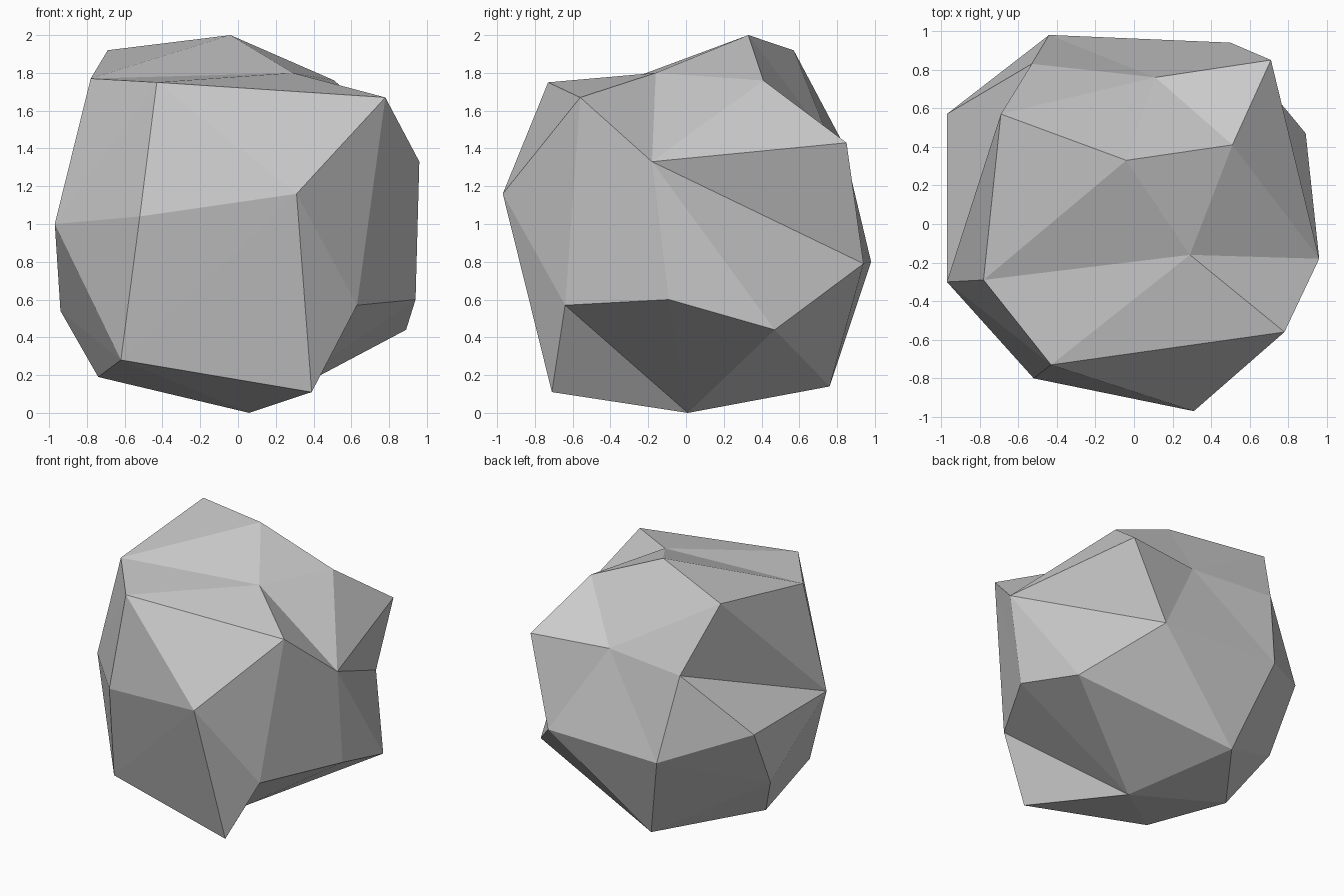
import bpy
import bmesh

# Remove the default cube if the scene has one
default_cube = bpy.data.objects.get("Cube")
if default_cube:
    bpy.data.objects.remove(default_cube, do_unlink=True)


def make_material(name, colour):
    material = bpy.data.materials.new(name)
    material.use_nodes = True
    material.diffuse_color = colour
    for node in material.node_tree.nodes:
        if node.type == "BSDF_PRINCIPLED":
            node.inputs["Base Color"].default_value = colour
    return material


# Corner points of the boulder, one letter each
corners = {
    # crown
    "A": (-.04, .33, 2), "B": (-.69, .57, 1.92), "C": (-.78, -.29, 1.77),
    "D": (-.43, -.73, 1.75), "E": (.29, -.16, 1.8), "F": (.51, .41, 1.76),
    "G": (.78, -.56, 1.67),
    # shoulders
    "H": (.96, -.18, 1.33), "I": (.31, -.97, 1.16), "J": (-.52, -.8, 1.04),
    "K": (-.97, -.3, 1), "T": (-.97, .57, 1), "U": (.71, .85, 1.43),
    "V": (-.53, .83, 1.43), "Z": (.11, .76, 1.44),
    # waist
    "L": (.94, -.09, .6), "M": (.63, -.64, .57), "N": (.89, .47, .44),
    "S": (-.94, .33, .54), "X": (-.44, .98, .8), "Y": (.5, .94, .79),
    # foot
    "O": (.39, -.71, .11), "P": (.06, .01, 0), "Q": (-.62, -.6, .28),
    "R": (-.74, .1, .19), "W": (-.24, .76, .14),
}

# Each facet group is a fan: a hub corner and the rim corners around it
fans = [
    ("E", "AFHGDCA"),      # top
    ("Z", "ABVXYUFA"),     # upper back
    ("K", "BCDJQSTVB"),    # right flank
    ("I", "DJQOMGD"),      # front
    ("P", "LNWRQOML"),     # underside
    ("H", "GLNYUF"),       # left flank
    ("W", "NYXSR"),        # lower back
    ("T", "VXS"),          # back corner
    ("A", "BC"), ("G", "LM"), ("S", "RQ"),  # single facets closing the gaps
]


def build_faceted_solid(name, points, facet_fans, material):
    bm = bmesh.new()
    vert = {letter: bm.verts.new(position) for letter, position in points.items()}
    for hub, rim in facet_fans:
        for first, second in zip(rim, rim[1:]):
            bm.faces.new((vert[hub], vert[first], vert[second]))
    bmesh.ops.recalc_face_normals(bm, faces=bm.faces[:])
    for face in bm.faces:
        face.smooth = False
    mesh = bpy.data.meshes.new(name)
    bm.to_mesh(mesh)
    bm.free()
    mesh.materials.append(material)
    solid = bpy.data.objects.new(name, mesh)
    bpy.context.collection.objects.link(solid)
    return solid


# Low-poly boulder in plain stone grey
stone_grey = make_material("stone_grey", (.6, .6, .6, 1))
build_faceted_solid("boulder", corners, fans, stone_grey)
